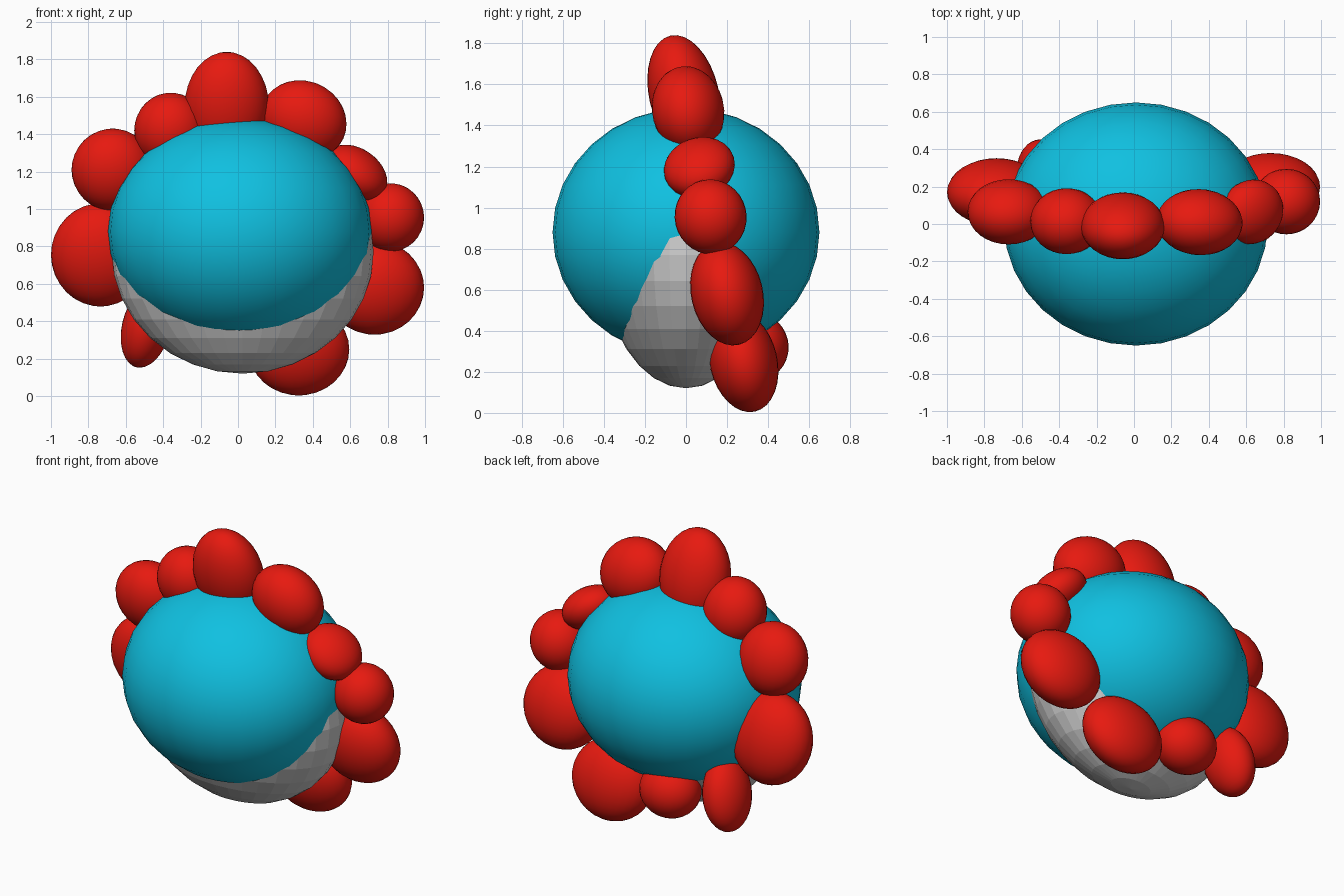
import bpy
from math import radians


def material(name, color):
    m = bpy.data.materials.new(name)
    m.diffuse_color = color
    return m


RED = material("red", (0.8, 0.01, 0.005, 1))
CYAN = material("cyan", (0.005, 0.53, 0.75, 1))


def ellipsoid(name, loc, radii, rot=(0, 0, 0), mat=None, smooth=True):
    bpy.ops.mesh.primitive_uv_sphere_add(segments=32, ring_count=16, radius=1)
    ob = bpy.context.object
    ob.name = name
    ob.scale = radii
    ob.location = loc
    ob.rotation_euler = [radians(a) for a in rot]
    bpy.ops.object.transform_apply(location=False, rotation=True, scale=True)
    if mat:
        ob.data.materials.append(mat)
    if smooth:
        bpy.ops.object.shade_smooth()
    return ob


# Flat-shaded grey core, showing below the cyan body
ellipsoid("core", (0.025, 0, 0.77), (0.70, 0.41, 0.65), smooth=False)

# Smooth cyan body
ellipsoid("body", (0.01, 0, 0.88), (0.705, 0.65, 0.605), mat=CYAN)

# Ring of petals in a plane leaning towards the front at the top:
# centre, radii, roll in the plane
petals = [
    ((-0.06, -0.01, 1.55), (0.225, 0.17, 0.295), 0),
    ((0.35, 0.01, 1.475), (0.235, 0.175, 0.21), 25),
    ((0.63, 0.065, 1.195), (0.185, 0.175, 0.125), 35),
    ((0.815, 0.12, 0.955), (0.18, 0.175, 0.183), 0),
    ((0.73, 0.20, 0.58), (0.265, 0.175, 0.255), 0),
    ((0.325, 0.28, 0.25), (0.27, 0.165, 0.25), 0),
    ((-0.12, 0.33, 0.32), (0.19, 0.17, 0.17), 0),
    ((-0.49, 0.28, 0.37), (0.13, 0.17, 0.225), 14),
    ((-0.735, 0.17, 0.755), (0.265, 0.175, 0.28), 0),
    ((-0.67, 0.065, 1.21), (0.22, 0.172, 0.222), 0),
    ((-0.36, 0.015, 1.42), (0.195, 0.175, 0.203), 0),
]
for i, (loc, radii, roll) in enumerate(petals):
    ellipsoid(f"petal_{i + 1}", loc, radii, (13, roll, 0), RED)
